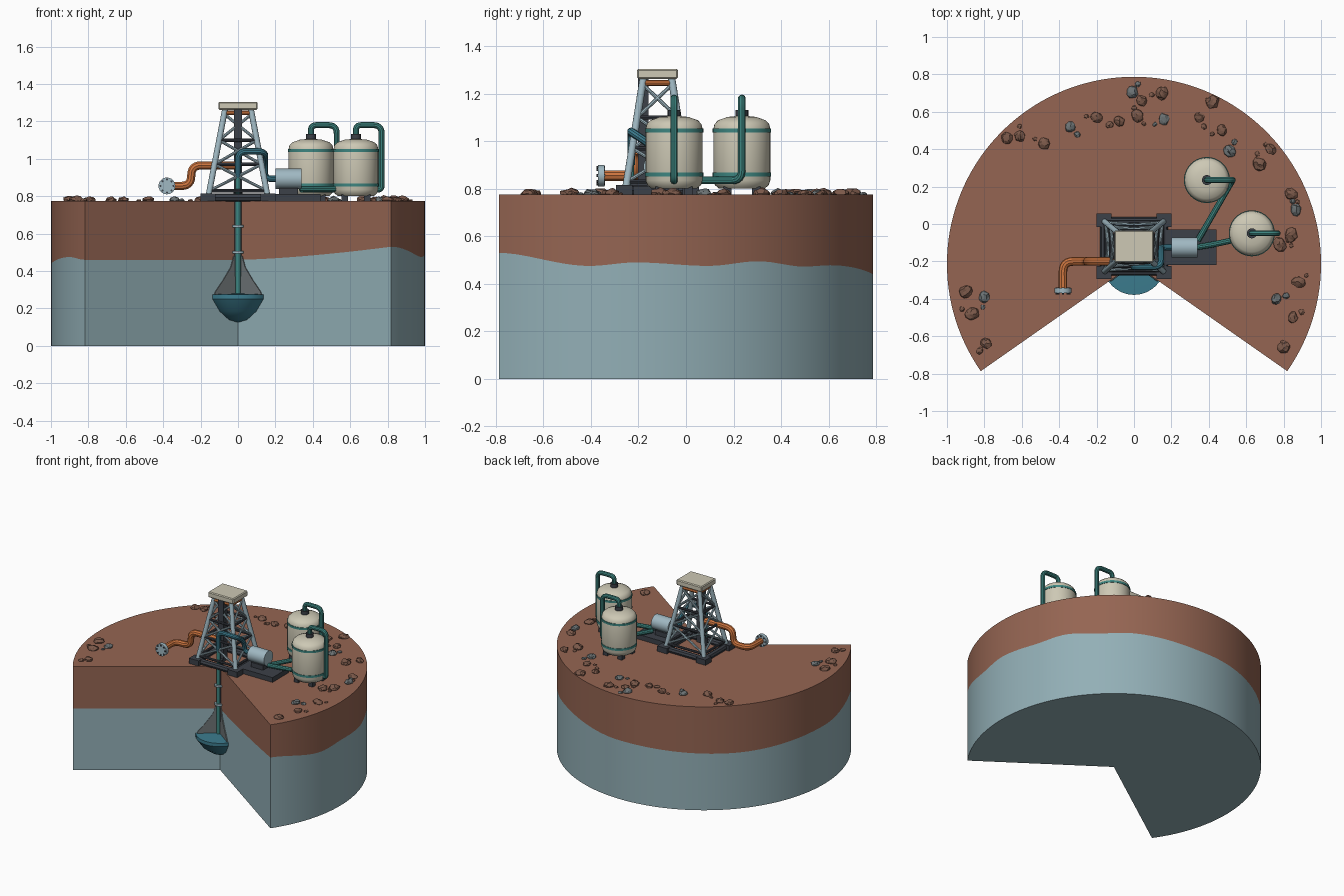
import bpy, bmesh, math, random
from mathutils import Vector, Matrix

cube = bpy.data.objects.get("Cube")
if cube:
    bpy.data.objects.remove(cube)
random.seed(4)
smooth_parts = []
CY, TOP = -0.213, 0.775          # apex of the wedge cut, ground level


def material(name, *rgb):
    m = bpy.data.materials.new(name)
    m.use_nodes = True
    m.diffuse_color = (*rgb, 1)
    m.node_tree.nodes["Principled BSDF"].inputs["Base Color"].default_value = (*rgb, 1)
    return m


SOIL = material("brown soil", .3, .13, .085)
BEDROCK = material("pale blue bedrock", .29, .43, .47)
CREAM = material("cream paint", .61, .58, .46)
TEAL = material("teal pipe", .047, .235, .216)
ORANGE = material("orange pipe", .62, .18, .05)
DARK = material("dark iron", .045, .052, .065)
STEEL = material("pale steel", .35, .48, .54)
FLUID = material("blue fluid", .045, .2, .27)
GREY = material("grey stone", .15, .17, .175)
ROCK = material("brown stone", .2, .1, .068)


def finish(name, bm, *mats, smooth=True):
    me = bpy.data.meshes.new(name)
    bmesh.ops.recalc_face_normals(bm, faces=bm.faces)
    bm.to_mesh(me)
    bm.free()
    return add_object(name, me, mats, smooth)


def add_object(name, me, mats, smooth):
    ob = bpy.data.objects.new(name, me)
    bpy.context.collection.objects.link(ob)
    for m in mats:
        me.materials.append(m)
    if smooth:
        smooth_parts.append(ob)
    return ob


def box(bm, center, size):
    mtx = Matrix.Translation(center) @ Matrix.Diagonal((*size, 1))
    return bmesh.ops.create_cube(bm, size=1, matrix=mtx)["verts"]


def rod(bm, a, b, r, sides=12):
    a, b = Vector(a), Vector(b)
    d = b - a
    mtx = Matrix.Translation((a + b) / 2) @ d.to_track_quat("Z", "Y").to_matrix().to_4x4()
    bmesh.ops.create_cone(bm, cap_ends=True, segments=sides, radius1=r, radius2=r,
                          depth=d.length, matrix=mtx)


def lathe(bm, profile, x, y, sides=40):
    verts = [bm.verts.new((x + r, y, z)) for r, z in profile]
    edges = [bm.edges.new(p) for p in zip(verts, verts[1:])]
    bmesh.ops.spin(bm, geom=verts + edges, cent=(x, y, 0), axis=(0, 0, 1),
                   angle=math.tau, steps=sides)
    bmesh.ops.remove_doubles(bm, verts=bm.verts, dist=1e-4)


def pipe(name, pts, r, mat, bend=.045):
    pts = [Vector(p) for p in pts]
    path = [pts[0]]
    for a, p, b in zip(pts, pts[1:], pts[2:]):
        k = min(bend, (a - p).length * .49, (b - p).length * .49)
        s, e = p + (a - p).normalized() * k, p + (b - p).normalized() * k
        for i in range(7):
            t = i / 6
            path.append(s.lerp(p, t).lerp(p.lerp(e, t), t))
    path.append(pts[-1])
    cu = bpy.data.curves.new(name, "CURVE")
    cu.dimensions = "3D"
    cu.bevel_depth, cu.bevel_resolution, cu.use_fill_caps = r, 3, True
    sp = cu.splines.new("POLY")
    sp.points.add(len(path) - 1)
    for q, p in zip(sp.points, path):
        q.co = (*p, 1)
    tmp = bpy.data.objects.new(name + " path", cu)
    me = bpy.data.meshes.new_from_object(tmp)
    me.name = name
    bpy.data.objects.remove(tmp)
    add_object(name, me, [mat], True)


# Ground: wedge-cut disc with a wavy boundary between two layers
WAVE = [(-35, .53), (-11, .475), (0, .49), (18, .475), (31, .495), (45, .472), (55, .478),
        (90, .44), (140, .42), (180, .44), (206, .475), (215, .46)]


def layer_height(r, deg):
    for (a, za), (b, zb) in zip(WAVE, WAVE[1:]):
        if deg <= b:
            t = (deg - a) / (b - a)
            return .46 + (za + (zb - za) * t * t * (3 - 2 * t) - .46) * r ** 1.5


steps = [i / 10 for i in range(1, 10)]
outline = [(0, -35)] + [(r, -35) for r in steps]
outline += [(1, -35 + 2.5 * i) for i in range(101)] + [(r, 215) for r in reversed(steps)]
bm = bmesh.new()
rings = []
for level in range(3):
    ring = []
    for r, deg in outline:
        a = math.radians(deg)
        z = (0, layer_height(r, deg), TOP)[level]
        ring.append(bm.verts.new((r * math.cos(a), CY + r * math.sin(a), z)))
    rings.append(ring)
n = len(outline)
for level in range(2):
    lo, hi = rings[level], rings[level + 1]
    for i in range(n):
        j = (i + 1) % n
        bm.faces.new((lo[i], lo[j], hi[j], hi[i])).material_index = level
bm.faces.new(rings[2]).material_index = 1
bm.faces.new(rings[0][::-1])
finish("ground", bm, BEDROCK, SOIL)

# Underground reservoir: grey cavity plates on the cut walls and a fluid bowl
bm = bmesh.new()
for s in (1, -1):
    d, out = Vector((.819 * s, -.574, 0)), Vector((-.574 * s, -.819, 0)) * .006
    shape = [(0, .5), (.03, .48), (.05, .42), (.1, .35), (.15, .29), (.165, .25), (0, .25)]
    base = [d * r + Vector((0, CY, z)) for r, z in shape]
    f = bm.faces.new([bm.verts.new(p) for p in base])
    ext = bmesh.ops.extrude_face_region(bm, geom=[f])["geom"]
    bmesh.ops.translate(bm, vec=out, verts=[v for v in ext if isinstance(v, bmesh.types.BMVert)])
finish("cavity_wall", bm, GREY, smooth=False)
bm = bmesh.new()
lathe(bm, [(0, .125), (.06, .14), (.12, .185), (.166, .25), (.166, .275), (0, .28)], 0, CY, 32)
finish("reservoir_fluid", bm, FLUID)

# Well: casing, riser and clamps
bm = bmesh.new()
rod(bm, (0, CY, .37), (0, CY, .83), .024, 20)
finish("well_casing", bm, DARK)
bm = bmesh.new()
rod(bm, (0, CY - .018, .26), (0, CY - .018, 1), .013, 16)
finish("well_riser", bm, TEAL)
bm = bmesh.new()
for z in (.5, .64):
    rod(bm, (0, CY - .006, z - .007), (0, CY - .006, z + .007), .034, 20)
finish("well_clamps", bm, STEEL)

# Derrick: tapered legs, braces, footings, mast and cream crown
DY = -.12


def corner(sx, sy, z):
    t = (z - .79) / .47
    return (sx * (.16 - .09 * t), DY + sy * (.135 - .075 * t), z)


corners = [(-1, -1), (1, -1), (1, 1), (-1, 1)]
levels = (.83, .97, 1.1, 1.24)
legs, braces, bars, feet, crown = [bmesh.new() for _ in range(5)]
for a, b in zip(corners, corners[1:] + corners[:1]):
    rod(legs, corner(*a, .79), corner(*a, 1.265), .016)
    for lo, hi in zip(levels, levels[1:]):
        rod(braces, corner(*a, lo), corner(*b, hi), .008, 8)
        rod(braces, corner(*b, lo), corner(*a, hi), .008, 8)
    for z in levels[:3]:
        rod(bars, corner(*a, z), corner(*b, z), .009, 8)
    box(feet, (a[0] * .16, DY + a[1] * .14, .795), (.08, .07, .04))
    rod(feet, corner(*a, .793), corner(*b, .793), .022, 8)
    rod(crown, corner(*a, 1.245), corner(*b, 1.245), .012, 8)
finish("derrick_legs", legs, STEEL)
finish("derrick_braces", braces, STEEL)
finish("derrick_bars", bars, DARK)
finish("derrick_footings", feet, DARK, smooth=False)
finish("crown_beams", crown, ORANGE)
bm = bmesh.new()
box(bm, (0, -.18, 1.04), (.045, .045, .46))
finish("derrick_mast", bm, DARK, smooth=False)
bm = bmesh.new()
box(bm, (0, DY, 1.283), (.21, .172, .042))
bmesh.ops.bevel(bm, geom=bm.edges[:], offset=.006, segments=1, affect="EDGES")
finish("derrick_crown", bm, CREAM, smooth=False)

# Pump on its skid
bm = bmesh.new()
box(bm, (.29, -.125, .793), (.3, .19, .036))
box(bm, (.27, -.125, .825), (.1, .07, .04))
finish("pump_skid", bm, DARK, smooth=False)
bm = bmesh.new()
rod(bm, (.2, -.125, .893), (.34, -.125, .893), .054, 28)
finish("pump_body", bm, STEEL)

# Storage tanks with bands, caps, feet and overhead pipes
for name, x, y in (("rear_tank", .39, .235), ("side_tank", .63, -.05)):
    bm = bmesh.new()
    lathe(bm, [(0, .8), (.095, .8), (.113, .815), (.12, .835), (.12, 1.05), (.115, 1.072),
               (.1, 1.088), (.06, 1.102), (0, 1.108)], x, y)
    finish(name, bm, CREAM)
    bm = bmesh.new()
    for z in (.86, 1.045):
        rod(bm, (x, y, z - .008), (x, y, z + .008), .123, 40)
    finish(name + "_bands", bm, TEAL)
    bm = bmesh.new()
    rod(bm, (x, y, 1.1), (x, y, 1.132), .027, 16)
    for i in range(4):
        a = math.tau * (i + .5) / 4
        box(bm, (x + .085 * math.cos(a), y + .085 * math.sin(a), .79), (.035, .035, .04))
    finish(name + "_fittings", bm, DARK)
    end = [(.34, -.09, .835)] if y > 0 else [(x + .09, y, .835)]
    pipe(name + "_pipe", [(x, y, 1.12), (x, y, 1.18), (x + .138, y, 1.18),
                          (x + .138, y, .835)] + end, .016, TEAL)
pipe("feed_pipe", [(.33, -.125, .84), (.42, -.11, .84), (.56, -.08, .84)], .016, TEAL)
pipe("wellhead_pipe", [(0, -.231, .9), (0, -.231, 1.04), (.145, -.231, 1.04),
                       (.145, -.14, .98), (.145, -.125, .893), (.21, -.125, .893)], .017, FLUID)

# Orange outlet with bolted flange
pipe("outlet_pipe", [(0, -.2, .965), (-.25, -.2, .965), (-.25, -.2, .855), (-.38, -.2, .855),
                     (-.38, -.35, .855)], .023, ORANGE, .055)
bm = bmesh.new()
rod(bm, (-.38, -.343, .855), (-.38, -.37, .855), .045, 24)
finish("outlet_flange", bm, STEEL)
bm = bmesh.new()
for i in range(8):
    a = math.tau * i / 8
    p = Vector((-.38 + .035 * math.cos(a), -.34, .855 + .035 * math.sin(a)))
    rod(bm, p, p - Vector((0, .036, 0)), .006, 6)
finish("flange_bolts", bm, DARK)

# Loose stones scattered near the rim
spots = [(-.65, .5), (-.68, .46), (-.34, .52), (-.48, .43), (-.2, .57), (-.08, .55), (-.01, .75),
         (.04, .66), (.02, .58), (.15, .7), (.16, .56), (.35, .57), (.42, .65), (.47, .5),
         (.51, .39), (.73, .4), (.67, .32), (.84, .16), (.92, .08), (.84, -.06), (.78, -.11),
         (.88, -.31), (.76, -.4), (.85, -.5), (.8, -.66), (-.9, -.36), (-.8, -.39), (-.92, -.51),
         (-.84, -.68)]
bm = bmesh.new()
for k, (px, py) in enumerate(spots):
    for size in (random.uniform(.028, .04), random.uniform(.012, .022)):
        off = 0 if size > .025 else .055
        a = random.uniform(0, math.tau)
        x, y = px + off * math.cos(a), py + off * math.sin(a)
        if math.hypot(x, y - CY) > .96:
            x, y = x * .94, y * .94
        mtx = (Matrix.Translation((x, y, TOP + size * .15)) @ Matrix.Rotation(a, 4, "Z")
               @ Matrix.Diagonal((1, .85, .55, 1)))
        vs = bmesh.ops.create_icosphere(bm, subdivisions=2, radius=size, matrix=mtx)["verts"]
        for v in vs:
            v.co += Vector([random.uniform(-.12, .12) * size for _ in range(3)])
        for f in {f for v in vs for f in v.link_faces}:
            f.material_index = 1 if k % 4 == 2 else 0
finish("loose_stones", bm, ROCK, GREY, smooth=False)

# Smooth shading with sharp edges kept
bpy.ops.object.select_all(action="DESELECT")
for ob in smooth_parts:
    ob.select_set(True)
bpy.context.view_layer.objects.active = smooth_parts[0]
bpy.ops.object.shade_smooth_by_angle(angle=math.radians(35))
